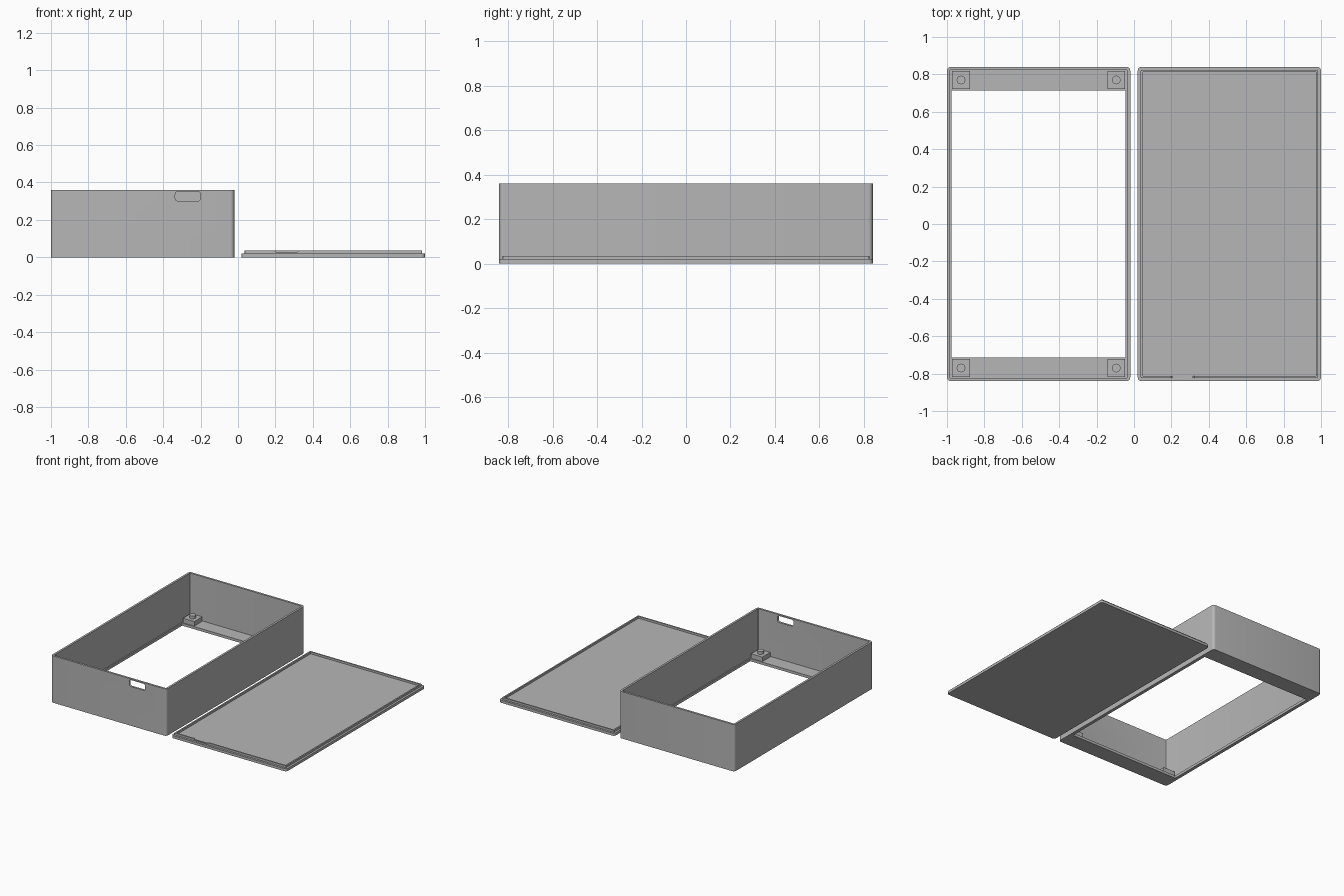
import bpy, bmesh, math

if "Cube" in bpy.data.objects:
    bpy.data.objects.remove(bpy.data.objects["Cube"], do_unlink=True)

grey = bpy.data.materials.new("plain grey")
grey.use_nodes = True
grey.diffuse_color = (0.47, 0.47, 0.47, 1)
grey.node_tree.nodes["Principled BSDF"].inputs["Base Color"].default_value = grey.diffuse_color


def rounded_block(name, size_u, size_v, depth, radius, place, steps=6):
    """Extruded rounded rectangle; place maps (u, v, w) to a point."""
    bm = bmesh.new()
    outline = []
    for corner, (su, sv) in enumerate([(1, 1), (-1, 1), (-1, -1), (1, -1)]):
        for i in range(steps + 1 if radius else 1):
            a = (corner + i / steps) * math.pi / 2
            outline.append((su * (size_u / 2 - radius) + radius * math.cos(a),
                            sv * (size_v / 2 - radius) + radius * math.sin(a)))
    low = [bm.verts.new(place(u, v, 0)) for u, v in outline]
    high = [bm.verts.new(place(u, v, depth)) for u, v in outline]
    bm.faces.new(low[::-1])
    bm.faces.new(high)
    for i in range(len(low)):
        j = (i + 1) % len(low)
        bm.faces.new((low[i], low[j], high[j], high[i]))
    bmesh.ops.recalc_face_normals(bm, faces=bm.faces)
    mesh = bpy.data.meshes.new(name)
    bm.to_mesh(mesh)
    bm.free()
    obj = bpy.data.objects.new(name, mesh)
    bpy.context.collection.objects.link(obj)
    mesh.materials.append(grey)
    return obj


def upright(name, cx, cy, w, d, z0, z1, radius=0):
    return rounded_block(name, w, d, z1 - z0, radius,
                         lambda u, v, h: (cx + u, cy + v, z0 + h))


def across(name, cx, cz, w, h, y0, y1, radius):
    return rounded_block(name, w, h, y1 - y0, radius,
                         lambda u, v, t: (cx + u, y0 + t, cz + v))


def activate(obj):
    bpy.ops.object.select_all(action='DESELECT')
    obj.select_set(True)
    bpy.context.view_layer.objects.active = obj


def combine(obj, other, operation='DIFFERENCE'):
    other.hide_render = True
    mod = obj.modifiers.new("cut", 'BOOLEAN')
    mod.object, mod.operation, mod.solver = other, operation, 'EXACT'
    activate(obj)
    bpy.ops.object.modifier_apply(modifier=mod.name)
    bpy.data.objects.remove(other, do_unlink=True)


def smooth(obj):
    activate(obj)
    bpy.ops.object.shade_smooth_by_angle(angle=math.radians(30))


W, D, H = 0.98, 1.68, 0.36
WALL, LEDGE, FLOOR = 0.016, 0.027, 0.02
BOX_X, LID_X = -0.51, 0.51

# Open case with a floor window and a rounded port in the front wall
case = upright("case_shell", BOX_X, 0, W, D, 0, H, 0.02)
combine(case, upright("cavity", BOX_X, 0, W - 2 * WALL, D - 2 * WALL, FLOOR, H + 0.1, 0.005))
combine(case, upright("floor_window", BOX_X, 0, W - 2 * LEDGE + 0.004, 1.43, -0.1, 0.1))
combine(case, across("port", -0.268, 0.326, 0.135, 0.05, -D / 2 - 0.05, -D / 2 + 0.05, 0.014))
smooth(case)

# Corner mounts: square pad with a round peg
for side_x, x in (("right", -0.925), ("left", -0.095)):
    for side_y, y in (("front", -0.77), ("back", 0.77)):
        label = side_y + "_" + side_x
        upright(label + "_mount_pad", x, y, 0.096, 0.096, FLOOR - 0.004, 0.055)
        bpy.ops.mesh.primitive_cylinder_add(vertices=32, radius=0.023, depth=0.026,
                                            location=(x, y, 0.063))
        peg = bpy.context.object
        peg.name = label + "_mount_peg"
        peg.data.materials.append(grey)
        smooth(peg)

# Lid lying beside the case, with a raised rim notched under the port
lid = upright("lid_plate", LID_X, 0, W, D, 0, FLOOR, 0.02)
smooth(lid)
rim = upright("lid_rim", LID_X, 0, W - 2 * WALL, D - 2 * WALL, FLOOR - 0.002, 0.035, 0.006)
combine(rim, upright("rim_inside", LID_X, 0, W - 2 * LEDGE, D - 2 * LEDGE, 0, 0.1, 0.003))
combine(rim, across("rim_notch", 0.26, 0.053, 0.13, 0.05, -0.9, -0.75, 0.014))
smooth(rim)
